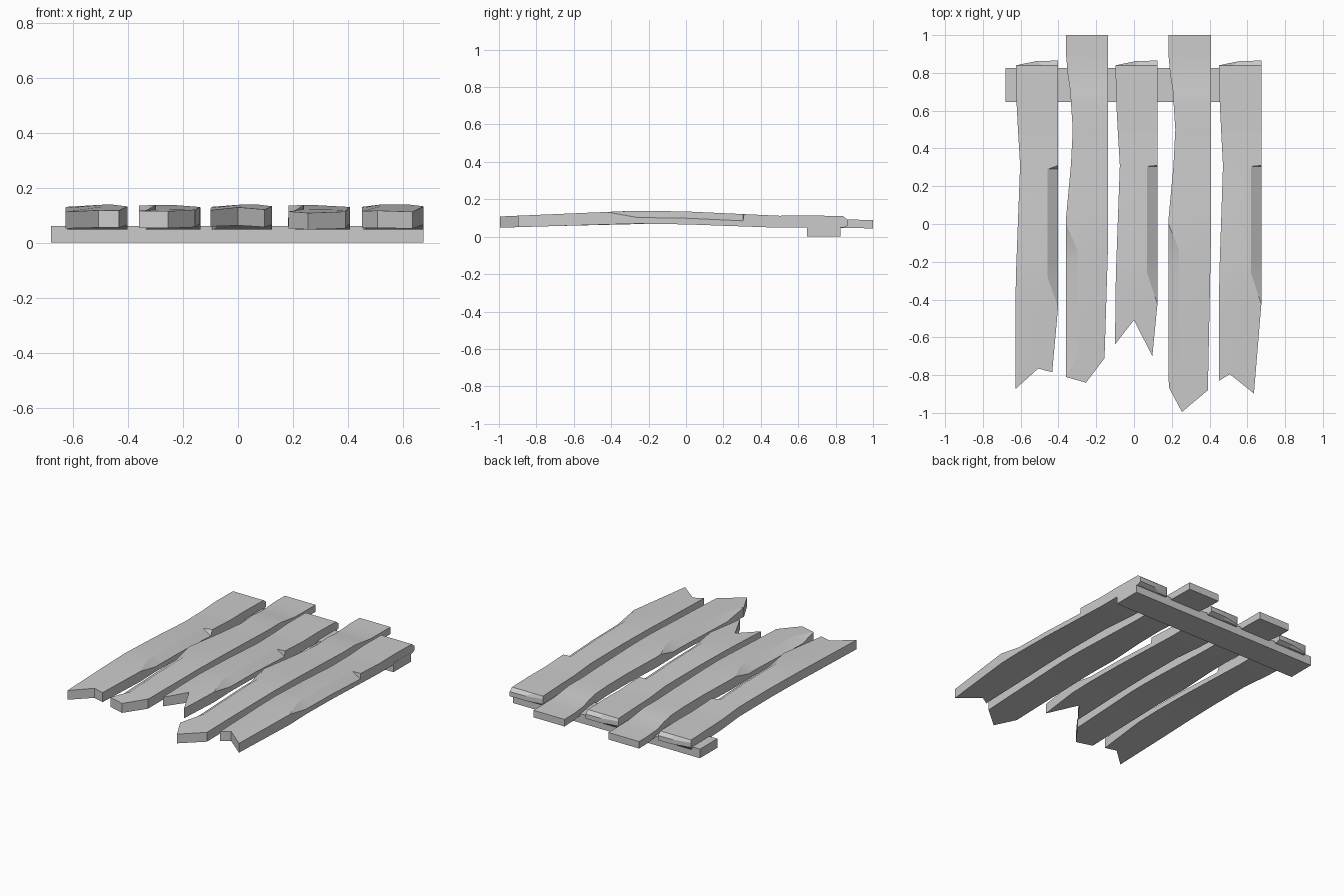
import bpy, bmesh

if "Cube" in bpy.data.objects:
    bpy.data.objects.remove(bpy.data.objects["Cube"])


def interp(pts, y):
    """Piecewise linear lookup in (y, value) pairs sorted by falling y."""
    if y >= pts[0][0]:
        return pts[0][1]
    for (y0, v0), (y1, v1) in zip(pts, pts[1:]):
        if y >= y1:
            return v0 + (v1 - v0) * (y0 - y) / (y0 - y1)
    return pts[-1][1]


def finish(name, bm):
    bmesh.ops.remove_doubles(bm, verts=bm.verts, dist=1e-5)
    bmesh.ops.recalc_face_normals(bm, faces=bm.faces)
    me = bpy.data.meshes.new(name)
    bm.to_mesh(me)
    bm.free()
    ob = bpy.data.objects.new(name, me)
    bpy.context.collection.objects.link(ob)
    bpy.context.view_layer.objects.active = ob
    ob.select_set(True)
    bpy.ops.object.shade_smooth_by_angle(angle=0.3)
    ob.select_set(False)


# Shared bow of the planks, seen from the side
SHORT_TOP = [(0.84, 0.11), (0.65, 0.114), (0.5, 0.112), (0.0, 0.135), (-0.27, 0.139), (-1, 0.108)]
LONG_TOP = [(1, 0.09), (0.79, 0.092), (0.63, 0.113), (0.5, 0.112), (0.0, 0.135), (-0.27, 0.139), (-1, 0.108)]
BOTTOM = [(1, 0.044), (0.85, 0.048), (0.5, 0.048), (0.0, 0.066), (-0.27, 0.07), (-1, 0.048)]


def plank(name, left, right, tip, chip, side, inner, long):
    """left/right: (y, x) edges ending at the broken end; tip: its middle (x, y);
    chip: four y values of the chipped edge; side: -1 left, 1 right."""
    top = LONG_TOP if long else SHORT_TOP
    xl, xr = left[-1][1], right[-1][1]
    frac = (tip[0] - xl) / (xr - xl)
    base = [1, 0.9, 0.79, 0.71, 0.63, 0.5] if long else [0.84, 0.65, 0.5]
    lowest = max(left[-1][0], right[-1][0], tip[1]) + 0.01
    ys = base + [y for y in (0.31, 0.15, 0, -0.2) if y > lowest]
    ys += [y for y in chip if y > lowest]
    ys = sorted(set(ys), reverse=True)
    bm = bmesh.new()

    def ring(l, m, r, xs, cut=False, nose=0.0):
        cols = [(xs[0], l), (xs[1], m), (xs[2], r)]
        b = [(x, y, interp(BOTTOM, y) + nose * 0.6) for x, y in cols]
        t = [[x, y, interp(top, y) - nose] for x, y in cols]
        tli, tri = list(t[0]), list(t[2])
        hump = max(0.0, t[1][2] - 0.115) * 0.35
        if cut:
            e, i = (t[0], tli) if side < 0 else (t[2], tri)
            i[0] = inner
            e[2] -= 0.036
        o = (t[2], tri) if side < 0 else (t[0], tli)
        for p in o:
            p[2] -= hump
        return [bm.verts.new(p) for p in b + [t[2], tri, t[1], tli, t[0]]]

    rings = []
    if not long:
        # rounded-off back end
        xs = (left[0][1], (left[0][1] + right[0][1]) / 2, right[0][1])
        rings.append(ring(0.838, 0.863, 0.865, xs, nose=0.02))
    for y in ys:
        a, c = interp(left, y), interp(right, y)
        cut = chip[2] - 1e-6 <= y <= chip[1] + 1e-6
        rings.append(ring(y, y, y, (a, a + (c - a) * frac, c), cut))
    # broken front end
    rings.append(ring(left[-1][0], tip[1], right[-1][0], (xl, tip[0], xr)))
    for p, q in zip(rings, rings[1:]):
        for k in range(8):
            n = (k + 1) % 8
            bm.faces.new((p[k], p[n], q[n], q[k]))
    for r in (rings[0], rings[-1]):
        bm.faces.new((r[0], r[1], r[5], r[7]))
        bm.faces.new((r[1], r[2], r[3], r[5]))
    finish(name, bm)


# Short planks, chipped along the right edge
plank("plank_1",
      [(0.84, -0.625), (0.63, -0.622), (0.31, -0.603), (-0.32, -0.627), (-0.873, -0.627)],
      [(0.84, -0.402), (-0.44, -0.402), (-0.785, -0.433)],
      (-0.507, -0.765), (0.445, 0.29, -0.283, -0.44), 1, -0.457, False)
plank("plank_3",
      [(0.84, -0.098), (0.63, -0.094), (0.31, -0.075), (-0.32, -0.098), (-0.637, -0.1)],
      [(0.84, 0.124), (-0.425, 0.124), (-0.70, 0.097)],
      (0.0, -0.508), (0.457, 0.305, -0.26, -0.425), 1, 0.07, False)
plank("plank_5",
      [(0.84, 0.45), (0.63, 0.454), (0.31, 0.471), (-0.32, 0.45), (-0.83, 0.45)],
      [(0.84, 0.674), (-0.425, 0.674), (-0.897, 0.635)],
      (0.507, -0.795), (0.457, 0.305, -0.26, -0.425), 1, 0.62, False)

# Long planks, chipped along the left edge
plank("plank_2",
      [(1, -0.36), (0.85, -0.36), (0.71, -0.338), (0.45, -0.321), (0.03, -0.36), (-0.81, -0.36)],
      [(1, -0.137), (-0.1, -0.137), (-0.71, -0.156)],
      (-0.254, -0.84), (0.035, -0.135, -0.69, -0.81), -1, -0.30, True)
plank("plank_4",
      [(1, 0.182), (0.85, 0.182), (0.71, 0.205), (0.45, 0.222), (0.03, 0.183), (-0.864, 0.184)],
      [(1, 0.407), (-0.1, 0.407), (-0.88, 0.391)],
      (0.254, -0.995), (0.03, -0.135, -0.69, -0.864), -1, 0.238, True)

# Crossbeam underneath
bm = bmesh.new()
bmesh.ops.create_cube(bm, size=1)
for v in bm.verts:
    v.co = (v.co.x * 1.36, 0.737 + v.co.y * 0.18, 0.03 + v.co.z * 0.06)
    if v.co.x > 0:
        v.co.x = 0.675
finish("crossbeam", bm)
